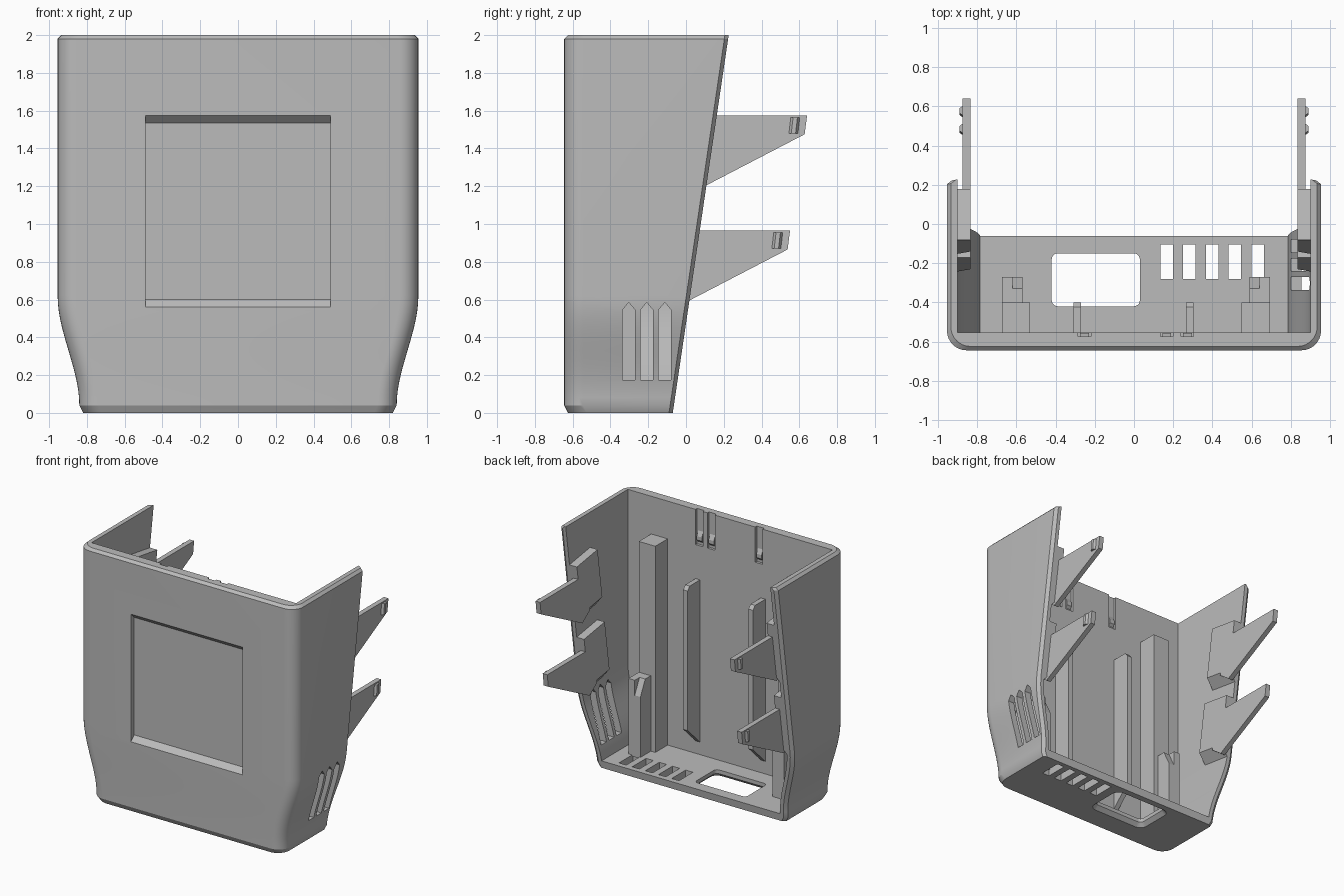
import bpy, bmesh, math
from mathutils import Vector

if "Cube" in bpy.data.objects:
    bpy.data.objects.remove(bpy.data.objects["Cube"], do_unlink=True)

grey = bpy.data.materials.new("plain_grey")
grey.use_nodes = True
COLOR = (0.5, 0.5, 0.5, 1)
grey.diffuse_color = COLOR
grey.node_tree.nodes["Principled BSDF"].inputs["Base Color"].default_value = COLOR

FRONT, INNER, WALL, FLOOR = -0.645, -0.555, 0.055, 0.06


def back_y(z):
    return -0.07 + 0.148 * z


def half_width(z):
    t = min(max((z - 0.04) / 0.58, 0), 1)
    return 0.84 + 0.115 * t * t * (3 - 2 * t)


def loft(name, rings):
    """Closed solid through rings with equal point counts."""
    bm = bmesh.new()
    loops = [[bm.verts.new(p) for p in ring] for ring in rings]
    n = len(loops[0])
    for a, b in zip(loops, loops[1:]):
        for i in range(n):
            j = (i + 1) % n
            bm.faces.new((a[i], a[j], b[j], b[i]))
    bm.faces.new(loops[0])
    bm.faces.new(loops[-1])
    bmesh.ops.recalc_face_normals(bm, faces=bm.faces)
    mesh = bpy.data.meshes.new(name)
    bm.to_mesh(mesh)
    bm.free()
    mesh.materials.append(grey)
    obj = bpy.data.objects.new(name, mesh)
    bpy.context.collection.objects.link(obj)
    return obj


def box(name, x0, x1, y0, y1, z0, z1):
    return loft(name, [[(x0, y0, z), (x1, y0, z), (x1, y1, z), (x0, y1, z)] for z in (z0, z1)])


def side_plate(name, outline, x0, x1):
    """Extrude a (y, z) outline along x."""
    return loft(name, [[(x, y, z) for y, z in outline] for x in (x0, x1)])


def cut(target, cutter):
    cutter.hide_render = True
    mod = target.modifiers.new("cut", "BOOLEAN")
    mod.operation, mod.solver, mod.object = "DIFFERENCE", "EXACT", cutter
    bpy.context.view_layer.objects.active = target
    bpy.ops.object.modifier_apply(modifier=mod.name)
    bpy.data.objects.remove(cutter, do_unlink=True)


def rounded_rect(x0, x1, y0, y1, r, z, steps=5):
    pts = []
    for k, (cx, cy) in enumerate([(x1 - r, y1 - r), (x0 + r, y1 - r), (x0 + r, y0 + r), (x1 - r, y0 + r)]):
        for i in range(steps + 1):
            a = math.pi / 2 * (k + i / steps)
            pts.append((cx + r * math.cos(a), cy + r * math.sin(a), z))
    return pts


# Housing: rounded front corners, tapered foot, slanted open back
def outer_ring(z, inset=0):
    w, yb, yf, r = half_width(z) - inset, back_y(z), FRONT + inset, 0.1
    half = [(w - 0.025, yb), (w, yb - 0.02)]
    for i in range(9):
        a = math.pi / 2 * i / 8
        half.append((w - r + r * math.cos(a), yf + r - r * math.sin(a)))
    return [(x, y, z) for x, y in half] + [(-x, y, z) for x, y in reversed(half)]


def inner_ring(z):
    w = half_width(z) - WALL
    return [(w, 1, z), (w, INNER, z), (-w, INNER, z), (-w, 1, z)]


curve = [0.04 + 0.58 * i / 14 for i in range(15)]
housing = loft("housing", [outer_ring(0, 0.02)] + [outer_ring(z) for z in curve]
               + [outer_ring(1.98), outer_ring(2, 0.02)])
cut(housing, loft("cavity", [inner_ring(z) for z in [FLOOR] + curve[1:] + [2.2]]))

# Front panel recess with sloped top and bottom
cut(housing, side_plate("recess", [(-0.7, 0.505), (-0.605, 0.60), (-0.605, 1.535), (-0.7, 1.63)], -0.49, 0.49))

# Floor port, flared underneath, and row of vents
cut(housing, loft("port", [rounded_rect(-0.42 - e, 0.03 + e, -0.42 - e, -0.15 + e, 0.03 + e, z)
                           for z, e in ((-0.01, 0.04), (0.03, 0.0), (0.2, 0.0))]))
for i in range(5):
    x = 0.135 + 0.116 * i
    cut(housing, box("floor_vent", x, x + 0.064, -0.28, -0.105, -0.1, 0.2))

# Pointed vents through the left wall only
for y in (-0.303, -0.208, -0.112):
    h = 0.033
    cut(housing, side_plate("side_vent", [(y - h, 0.175), (y + h, 0.175), (y + h, 0.545),
                                          (y, 0.585), (y - h, 0.545)], 0.7, 1.1))

# Grooves inside the upper front wall
for x in (-0.285, 0.135, 0.24):
    cut(housing, box("groove", x, x + 0.065, -0.575, -0.5, 1.72, 2.1))
parts = [housing]

# Small catches at the foot of each groove
for x in (-0.285, 0.135, 0.24):
    parts.append(side_plate("groove_catch", [(-0.576, 1.74), (-0.556, 1.76), (-0.556, 1.79), (-0.576, 1.83)],
                            x + 0.01, x + 0.055))

# Tall posts, short locating posts and ribs on the inner front wall
for s, shift, side in ((1, 0, "left"), (-1, 0.02, "right")):
    def span(a, b):
        return sorted((s * a + shift, s * b + shift))
    parts.append(box(side + "_tall_post", *span(0.55, 0.695), -0.4, INNER - 0.01, FLOOR - 0.01, 1.70))
    parts.append(box(side + "_short_post", *span(0.64, 0.695), -0.4, -0.27, FLOOR - 0.01, 0.66))
    parts.append(side_plate(side + "_post_ramp", [(-0.4, 0.05), (-0.27, 0.05), (-0.27, 0.54),
                                                  (-0.33, 0.66), (-0.4, 0.66)], *span(0.59, 0.64)))
for x, name in ((-0.31, "right_rib"), (0.265, "left_rib")):
    parts.append(side_plate(name, [(-0.565, 0.15), (-0.4, 0.31), (-0.4, 1.42), (-0.425, 1.45), (-0.565, 1.45)],
                            x, x + 0.04))

# Clip arms: base block tilted with the back edge, tapered arm, two-sided nub
for s, side in ((1, "left"), (-1, "right")):
    for top, level in ((1.575, "upper"), (0.965, "lower")):
        yb = back_y(top)

        def base_ring(x, lift):
            low, high, deep = top - 0.385 + lift, top + 0.105, 0.26
            return [(s * x, back_y(low), low), (s * x, back_y(high), high),
                    (s * x, back_y(high) - deep, high + 0.04),
                    (s * x, back_y(low) - deep, low + 0.04)]

        parts.append(loft(f"{side}_{level}_clip_base", [base_ring(0.835, 0.09), base_ring(0.91, 0)]))
        tip = yb + 0.478
        parts.append(side_plate(f"{side}_{level}_clip_arm",
                                [(yb - 0.1, top), (tip, top), (tip - 0.013, top - 0.1),
                                 (back_y(top - 0.37), top - 0.37), (yb - 0.15, top - 0.3)],
                                s * 0.835, s * 0.875))
        nub = []
        for x, e in ((0.87, 0.0), (0.892, 0.016)):
            nub.append([(s * x, tip - 0.10 + e, top - 0.095), (s * x, tip - 0.045 - e, top - 0.095),
                        (s * x, tip - 0.035 - e, top - 0.01), (s * x, tip - 0.09 + e, top - 0.01)])
        parts.append(loft(f"{side}_{level}_clip_nub", nub))

# Smooth shading with crisp edges
bpy.ops.object.select_all(action="DESELECT")
housing.select_set(True)
bpy.context.view_layer.objects.active = housing
bpy.ops.object.shade_smooth_by_angle(angle=math.radians(25))
